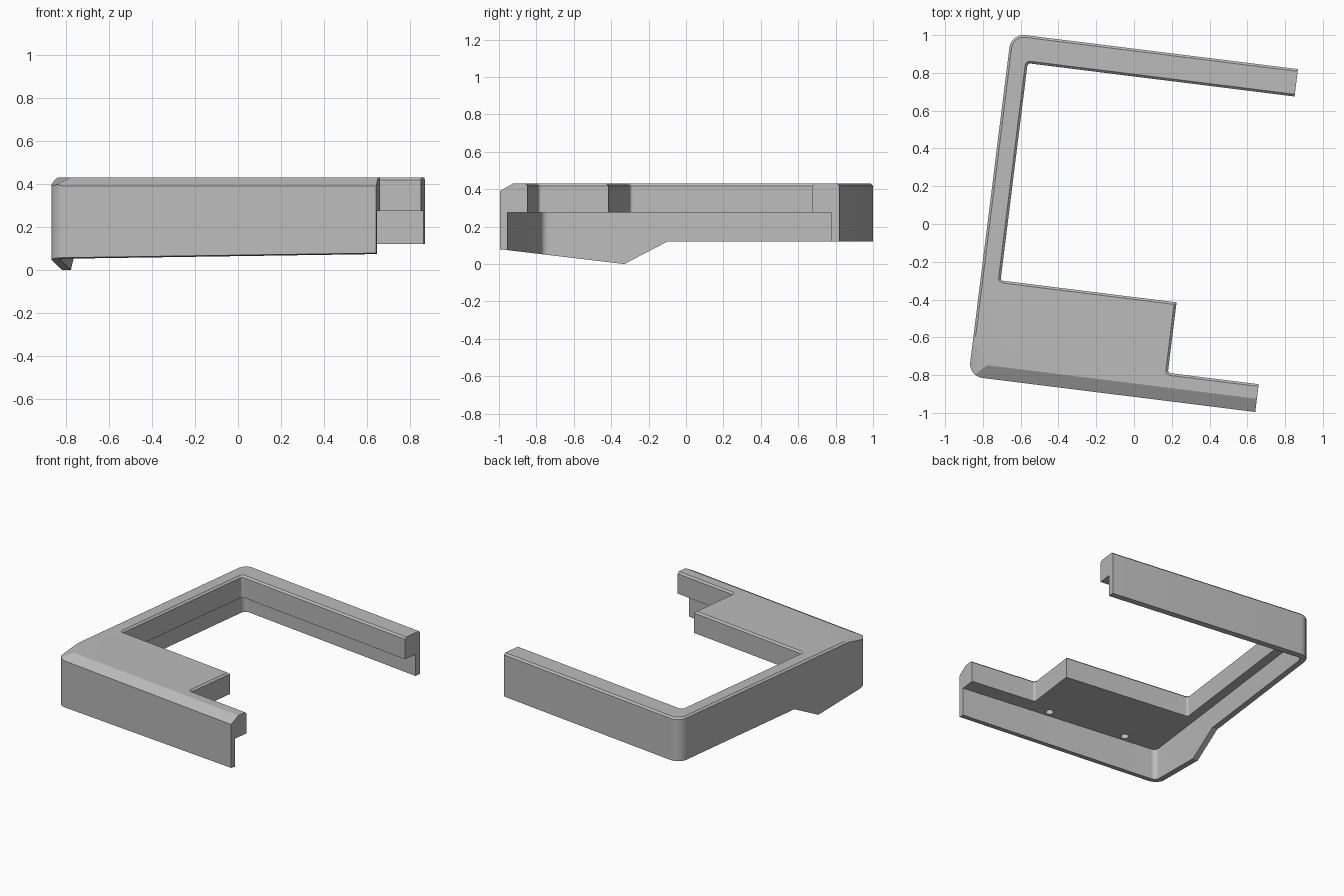
import bpy, bmesh, math
from mathutils import Vector, Matrix

cube = bpy.data.objects.get("Cube")
if cube:
    bpy.data.objects.remove(cube, do_unlink=True)

TURN = Matrix.Rotation(math.radians(-7.1), 4, 'Z')
TOP, SHELF = 0.43, 0.275

grey = bpy.data.materials.new("plain_grey")
grey.use_nodes = True
grey.diffuse_color = (0.5, 0.5, 0.5, 1)
grey.node_tree.nodes["Principled BSDF"].inputs["Base Color"].default_value = (0.5, 0.5, 0.5, 1)


def rounded(corners, steps=8):
    """Outline of right-angled corners (x, y, radius) with arcs."""
    out = []
    for i, (x, y, r) in enumerate(corners):
        p = Vector((x, y))
        if r == 0:
            out.append(p)
            continue
        before = Vector(corners[i - 1][:2])
        after = Vector(corners[(i + 1) % len(corners)][:2])
        a = (before - p).normalized() * r
        b = (after - p).normalized() * r
        for k in range(steps + 1):
            t = math.pi / 2 * k / steps
            out.append(p + a + b - b * math.cos(t) - a * math.sin(t))
    return out


def prism(points, extrusion):
    """Closed solid from a planar outline."""
    bm = bmesh.new()
    face = bm.faces.new([bm.verts.new(p) for p in points])
    new = bmesh.ops.extrude_face_region(bm, geom=[face])["geom"]
    bmesh.ops.translate(bm, vec=extrusion, verts=[g for g in new if isinstance(g, bmesh.types.BMVert)])
    bmesh.ops.recalc_face_normals(bm, faces=bm.faces)
    return bm


def finish(bm, name, matrix=None):
    if matrix:
        bm.transform(matrix)
    mesh = bpy.data.meshes.new(name)
    bm.to_mesh(mesh)
    bm.free()
    obj = bpy.data.objects.new(name, mesh)
    bpy.context.collection.objects.link(obj)
    mesh.materials.append(grey)
    return obj


def slice_off(bm, point, normal):
    """Cut away everything on the normal's side and cap the cut."""
    bmesh.ops.bisect_plane(bm, geom=bm.verts[:] + bm.edges[:] + bm.faces[:], dist=1e-5,
                           plane_co=point, plane_no=normal, clear_outer=True)
    bmesh.ops.holes_fill(bm, edges=[e for e in bm.edges if e.is_boundary], sides=0)


def cut(obj, cutter):
    cutter.hide_render = True
    mod = obj.modifiers.new("cut", 'BOOLEAN')
    mod.operation, mod.solver, mod.object = 'DIFFERENCE', 'EXACT', cutter
    bpy.context.view_layer.objects.active = obj
    bpy.ops.object.modifier_apply(modifier=mod.name)
    bpy.data.objects.remove(cutter, do_unlink=True)


# C-shaped body with a wide platform at the front
outline = rounded([
    (-0.77, -0.908, 0.075), (0.76, -0.908, 0), (0.76, -0.76, 0), (0.275, -0.76, 0.015),
    (0.275, -0.384, 0), (-0.664, -0.384, 0.015), (-0.664, 0.775, 0.015),
    (0.76, 0.775, 0), (0.76, 0.921, 0), (-0.77, 0.921, 0.075)])
bm = prism([(p.x, p.y, -0.1) for p in outline], Vector((0, 0, TOP + 0.1)))

# small chamfer on the top rim, leaving the arm ends square
rim = [e for e in bm.edges if all(v.co.z > TOP - 0.001 for v in e.verts)
       and not all(v.co.x > 0.755 for v in e.verts)]
bmesh.ops.bevel(bm, geom=rim, offset=0.012, segments=1, affect='EDGES')

# wide sloping front edge, and its taper round the corner
slice_off(bm, (0, -0.908, 0.39), (0, -0.04, 0.07))
a, b, c = Vector((-0.77, -0.66, TOP)), Vector((-0.68, -0.838, TOP)), Vector((-0.77, -0.838, 0.395))
normal = (b - a).cross(c - a)
slice_off(bm, a, normal if normal.z > 0 else -normal)
bmesh.ops.recalc_face_normals(bm, faces=bm.faces)
frame = finish(bm, "corner_frame", TURN)

# hollow underside, leaving a thin outer wall
cavity = rounded([(-0.73, -0.868, 0.035), (1, -0.868, 0), (1, 0.877, 0), (-0.73, 0.877, 0.035)])
cut(frame, finish(prism([(p.x, p.y, -1) for p in cavity], Vector((0, 0, 1 + SHELF))),
                  "cavity_cutter", TURN))

# stepped and sloping lower edge of the wall
profile = [(-1.5, 0.139), (-0.33, 0), (-0.1, 0.12), (1.5, 0.12), (1.5, -1), (-1.5, -1)]
cut(frame, finish(prism([(-2, y, z) for y, z in profile], Vector((4, 0, 0))), "lower_edge_cutter"))

# two blind holes in the underside
for u in (-0.46, 0.12):
    circle = [(u + 0.027 * math.cos(k * math.pi / 12), -0.825 + 0.027 * math.sin(k * math.pi / 12), 0.2)
              for k in range(24)]
    cut(frame, finish(prism(circle, Vector((0, 0, 0.15))), "hole_cutter", TURN))

bpy.ops.object.select_all(action='DESELECT')
frame.select_set(True)
bpy.context.view_layer.objects.active = frame
bpy.ops.object.shade_smooth_by_angle(angle=math.radians(25))
